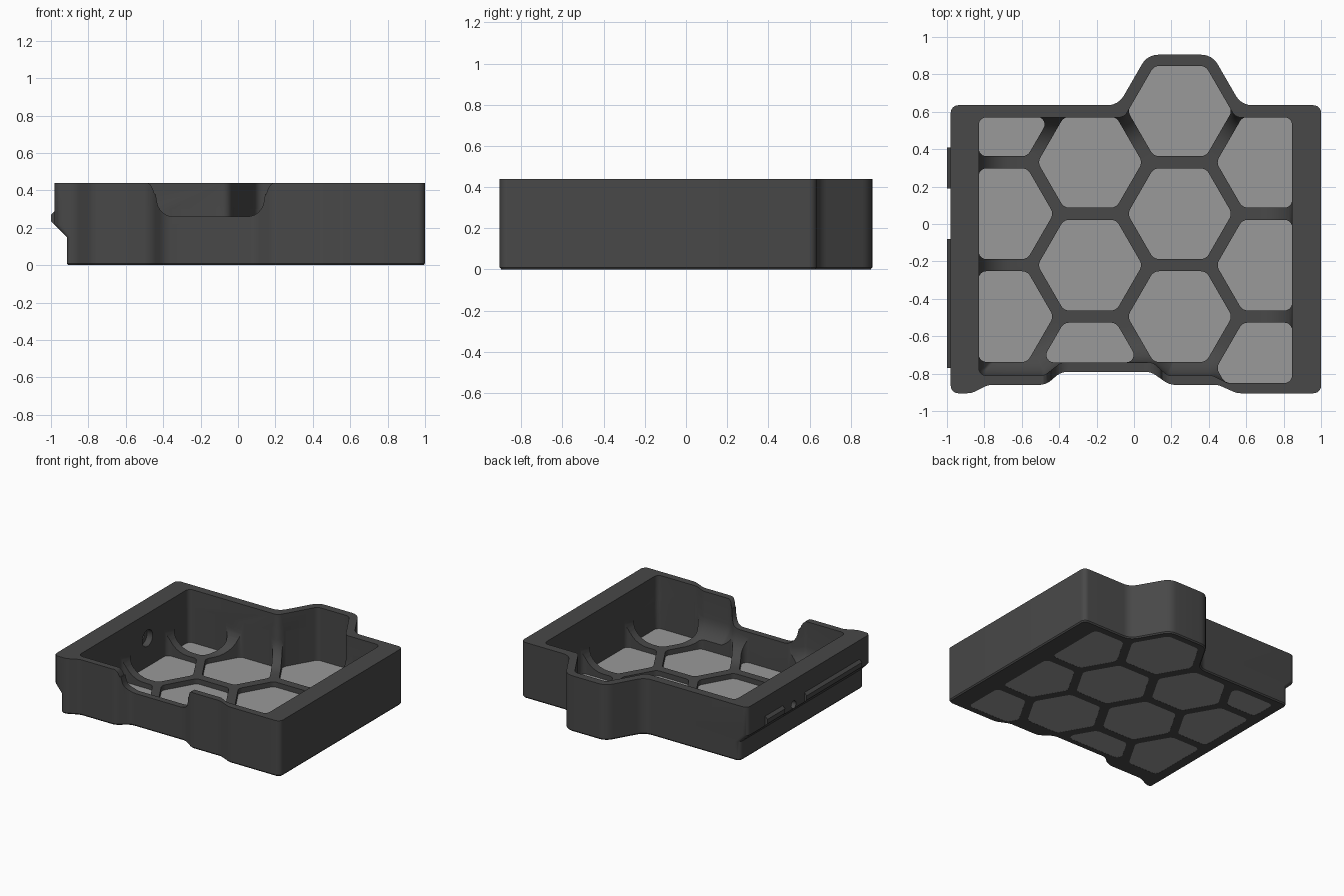
import bpy, bmesh, math
from mathutils import Vector

if "Cube" in bpy.data.objects:
    bpy.data.objects.remove(bpy.data.objects["Cube"])


def material(name, value):
    m = bpy.data.materials.new(name)
    m.diffuse_color = (value, value, value, 1)
    m.use_nodes = True
    m.node_tree.nodes["Principled BSDF"].inputs["Base Color"].default_value = m.diffuse_color
    return m


DARK = material("dark_grey", 0.065)
LIGHT = material("light_grey", 0.32)


def inset_round(pts, d=0.0, r_square=0.04, r_other=0.05, n=6):
    """Inset a counter-clockwise polygon by d and round its corners."""
    pts = [Vector(p) for p in pts]
    count = len(pts)
    moved, turns = [], []
    for i, p in enumerate(pts):
        a = (p - pts[i - 1]).normalized()
        b = (pts[(i + 1) % count] - p).normalized()
        na, nb = Vector((-a.y, a.x)), Vector((-b.y, b.x))
        moved.append(p + (na + nb) * d / (1 + na.dot(nb)))
        turns.append(math.atan2(a.x * b.y - a.y * b.x, a.dot(b)))
    out = []
    for i, p in enumerate(moved):
        to_prev, to_next = moved[i - 1] - p, moved[(i + 1) % count] - p
        turn = turns[i]
        r = r_square if abs(turn) > 1.4 else r_other
        r = max(r - d, 0.01) if turn > 0 else r + d
        t = r * math.tan(abs(turn) / 2)
        t = min(t, to_prev.length * 0.48, to_next.length * 0.48)
        r = t / math.tan(abs(turn) / 2)
        start = p + to_prev.normalized() * t
        a = -to_prev.normalized()
        side = Vector((-a.y, a.x)) * math.copysign(1, turn)
        for k in range(n + 1):
            ang = abs(turn) * k / n
            out.append(start + a * r * math.sin(ang) + side * r * (1 - math.cos(ang)))
    return out


def loft(name, loops, mat=None):
    """Capped solid through equal-length loops of 3D points."""
    bm = bmesh.new()
    rings = [[bm.verts.new(p) for p in loop] for loop in loops]
    bm.faces.new(rings[0][::-1])
    bm.faces.new(rings[-1])
    n = len(rings[0])
    for lo, hi in zip(rings, rings[1:]):
        for i in range(n):
            j = (i + 1) % n
            bm.faces.new((lo[i], lo[j], hi[j], hi[i]))
    bmesh.ops.recalc_face_normals(bm, faces=bm.faces)
    me = bpy.data.meshes.new(name)
    bm.to_mesh(me)
    bm.free()
    ob = bpy.data.objects.new(name, me)
    bpy.context.collection.objects.link(ob)
    if mat:
        me.materials.append(mat)
    return ob


def at_z(loop, z):
    return [(p[0], p[1], z) for p in loop]


def along_y(profile, y0, y1):
    return [[(x, y, z) for x, z in profile] for y in (y0, y1)]


def cut(target, cutter):
    bpy.context.view_layer.objects.active = target
    mod = target.modifiers.new("cut", 'BOOLEAN')
    mod.operation, mod.solver, mod.object = 'DIFFERENCE', 'EXACT', cutter
    bpy.ops.object.modifier_apply(modifier=mod.name)
    bpy.data.objects.remove(cutter)


def clip(poly, axis, limit, sign):
    """Keep the part of a polygon where sign * coordinate >= sign * limit."""
    out = []
    for i, q in enumerate(poly):
        p = poly[i - 1]
        dp, dq = sign * (p[axis] - limit), sign * (q[axis] - limit)
        if dp * dq < 0:
            out.append(Vector(p).lerp(Vector(q), dp / (dp - dq)))
        if dq >= 0:
            out.append(Vector(q))
    return out


HEIGHT, RIB, FILLET = 0.44, 0.06, 0.18


# Tray shell, stepping outward on the left side
def outer(left, d=0.0):
    pts = [(left, -.905), (-.87, -.905), (-.78, -.86), (-.47, -.86), (-.39, -.79),
           (.09, -.79), (.19, -.86), (.45, -.86), (.55, -.905), (1, -.905),
           (1, .635), (.574, .635), (.418, .905), (.072, .905), (-.084, .635), (left, .635)]
    return inset_round(pts, d, r_other=0.1)


tray = loft("tray_body", [at_z(outer(-.915, .008), 0), at_z(outer(-.915), .01),
                          at_z(outer(-.915), .15), at_z(outer(-.98), .215),
                          at_z(outer(-.98), HEIGHT)], DARK)

# Cavity with a rounded bottom edge
inner = [(-.83, -.81), (-.48, -.81), (-.39, -.74), (.10, -.74), (.18, -.81), (.42, -.81),
         (.5, -.85), (.845, -.85), (.845, .57), (.542, .57), (.383, .845), (.107, .845),
         (-.052, .57), (-.83, .57)]
loops = []
for k in range(9):
    a = math.pi / 2 * k / 8
    loops.append(at_z(inset_round(inner, FILLET * (1 - math.sin(a))),
                      RIB + FILLET * (1 - math.cos(a))))
loops.append(at_z(inset_round(inner), HEIGHT + .1))
cut(tray, loft("cavity_cutter", loops))

# Honeycomb openings, each filled with a thin floor panel
columns = [(-.71, (.605, .055, -.495)), (-.235, (.33, -.22, -.77)),
           (.245, (.605, .055, -.495)), (.72, (.33, -.22, -.77))]
for cx, rows in columns:
    for cy in rows:
        cell = [Vector((cx + .28 * math.cos(math.radians(60 * k)),
                        cy + .28 * math.sin(math.radians(60 * k)))) for k in range(6)]
        cell = clip(cell, 0, -.83, 1)
        cell = clip(cell, 0, .845, -1)
        cell = clip(cell, 1, -.85 if cx > .5 else -.74, 1)
        if cx < 0:
            cell = clip(cell, 1, .5725, -1)
        shape = inset_round(cell)
        cut(tray, loft("cell_cutter", [at_z(shape, -.1), at_z(shape, .3)]))
        loft("floor_panel", [at_z(shape, .001), at_z(shape, .02)], LIGHT)

# Access notch in the front wall
notch = inset_round([(-.32 - .1, .26), (.125, .26), (.155, .44), (.155, .6),
                     (-.45, .6), (-.45, .44)], r_square=.09, r_other=.08)
cut(tray, loft("notch_cutter", along_y(notch, -1, -.6)))
# flared shoulders at the top of the notch
for x, s in ((-.45, -1), (.155, 1)):
    flare = [(x - s * .03, .5), (x - s * .03, .38), (x - s * .004, .38),
             (x + s * .006, .41), (x + s * .018, .43), (x + s * .035, .441), (x + s * .035, .5)]
    cut(tray, loft("flare_cutter", along_y(flare, -1, -.6)))

# Stepped round hole through the left wall
for radius, x0, x1 in ((.03, -1.1, -.7), (.065, -.88, -.7)):
    ring = [(.055 + radius * math.cos(k * math.pi / 12),
             .245 + radius * math.sin(k * math.pi / 12)) for k in range(24)]
    cut(tray, loft("hole_cutter", [[(x, y, z) for y, z in ring] for x in (x0, x1)]))

bpy.ops.object.select_all(action='DESELECT')
tray.select_set(True)
bpy.context.view_layer.objects.active = tray
bpy.ops.object.shade_smooth_by_angle(angle=math.radians(30))

# Snap ridges on the outside of the left wall
ridge = [(-.965, .2), (-1, .235), (-1, .27), (-.98, .29), (-.965, .29)]
for y0, y1 in ((.19, .41), (-.77, -.08)):
    loft("snap_ridge", along_y(ridge, y0, y1), DARK)
